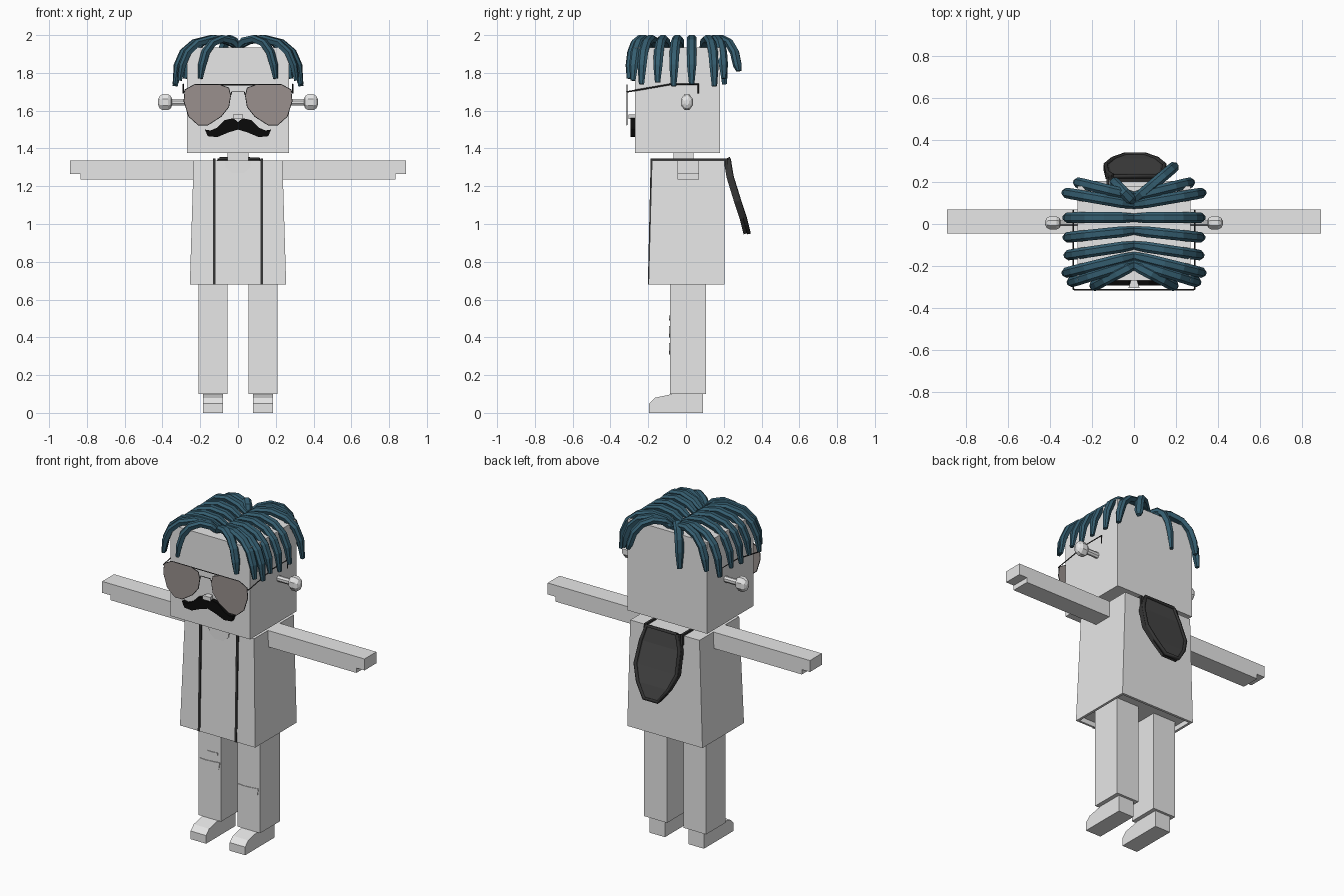
import bpy, bmesh
from mathutils import Vector

if "Cube" in bpy.data.objects:
    bpy.data.objects.remove(bpy.data.objects["Cube"], do_unlink=True)


def material(name, *rgb):
    m = bpy.data.materials.new(name)
    m.use_nodes = True
    m.diffuse_color = (*rgb, 1)
    m.node_tree.nodes["Principled BSDF"].inputs["Base Color"].default_value = (*rgb, 1)
    return m


GREY = material("light grey", 0.8, 0.8, 0.8)
TEAL = material("dark teal", 0.035, 0.11, 0.16)
DARK = material("charcoal", 0.035, 0.035, 0.035)
PANEL = material("soft charcoal", 0.06, 0.06, 0.06)
BLACK = material("black", 0.003, 0.003, 0.003)
LENS = material("smoked lens", 0.32, 0.28, 0.27)


def finish(name, bm, *mats):
    bmesh.ops.recalc_face_normals(bm, faces=bm.faces[:])
    me = bpy.data.meshes.new(name)
    bm.to_mesh(me)
    bm.free()
    for m in mats:
        me.materials.append(m)
    ob = bpy.data.objects.new(name, me)
    bpy.context.collection.objects.link(ob)
    return ob


def loft(name, rings, *mats):
    """Skin closed rings of points and cap both ends."""
    bm = bmesh.new()
    rows = [[bm.verts.new(p) for p in ring] for ring in rings]
    n = len(rows[0])
    for a, b in zip(rows, rows[1:]):
        for i in range(n):
            j = (i + 1) % n
            bm.faces.new((a[i], a[j], b[j], b[i]))
    bm.faces.new(rows[0])
    bm.faces.new(rows[-1])
    return finish(name, bm, *mats)


def rect(x0, x1, y0, y1, z):
    return [(x0, y0, z), (x1, y0, z), (x1, y1, z), (x0, y1, z)]


def box(name, x, y, z, mat):
    return loft(name, [rect(*x, *y, z[0]), rect(*x, *y, z[1])], mat)


def plate(name, pts, y0, y1, mat):
    """Outline in x and z, extruded along y."""
    return loft(name, [[(x, y, z) for x, z in pts] for y in (y0, y1)], mat)


def wire(name, pts, mat, r=0.004):
    cu = bpy.data.curves.new(name, "CURVE")
    cu.dimensions = "3D"
    cu.bevel_depth, cu.bevel_resolution = r, 0
    sp = cu.splines.new("POLY")
    sp.points.add(len(pts) - 1)
    for p, c in zip(sp.points, pts):
        p.co = (*c, 1)
    cu.materials.append(mat)
    ob = bpy.data.objects.new(name, cu)
    bpy.context.collection.objects.link(ob)


def mirrored(pts):
    return pts + [(-x, z) for x, z in reversed(pts) if x]


# Head, neck and nose
box("head", (-.27, .27), (-.27, .18), (1.375, 1.935), GREY)
box("neck", (-.055, .055), (-.065, .04), (1.32, 1.38), GREY)
loft("nose", [[(x, y, z) for x, z in ((-w, 1.555), (w, 1.555), (w, 1.58), (-w, 1.58))]
              for y, w in ((-.27, .015), (-.305, .027))], GREY)

# Coat, flared to the hem and hollow underneath
coat = loft("coat", [rect(-.235, .235, -.18, .205, 1.335),
                     rect(-.255, .255, -.198, .205, .68),
                     rect(-.24, .24, -.185, .19, .68),
                     rect(-.24, .24, -.185, .19, .71)], GREY)
plate("neckline", mirrored([(.07, 1.335), (.065, 1.3), (.03, 1.27)]), -.187, -.178, GREY)

# Moustache
plate("moustache", mirrored([(0, 1.54), (.025, 1.56), (.07, 1.55), (.11, 1.51), (.145, 1.495),
                             (.175, 1.5), (.16, 1.465), (.11, 1.46), (.05, 1.485), (0, 1.5)]),
      -.293, -.268, BLACK)

lens_shape = [(.04, 1.68), (.05, 1.72), (.1, 1.737), (.23, 1.737), (.28, 1.71), (.285, 1.65),
              (.26, 1.57), (.21, 1.525), (.16, 1.525), (.09, 1.57), (.05, 1.62)]

for s, side in ((-1, "right"), (1, "left")):
    # Arms with a stepped hand
    arm = [(.23, 1.235), (.835, 1.235), (.835, 1.265), (.89, 1.265), (.89, 1.335), (.23, 1.335)]
    plate(side + "_arm", [(s * x, z) for x, z in arm], -.045, .07, GREY)

    # Legs and shoes
    box(side + "_leg", sorted((s * .055, s * .21)), (-.085, .105), (.1, .71), GREY)
    shoe = [(.09, 0), (.09, .1), (-.07, .1), (-.165, .08), (-.195, .05), (-.195, 0)]
    loft(side + "_shoe", [[(s * x, y, z) for y, z in shoe] for x in (.08, .185)], GREY)

    # Knobbed ears
    rings = [(.26, .018), (.35, .018), (.355, .032), (.37, .042), (.4, .042), (.415, .032), (.423, .014)]
    octagon = [(.4, 1), (1, .4), (1, -.4), (.4, -1), (-.4, -1), (-1, -.4), (-1, .4), (-.4, 1)]
    loft(side + "_ear", [[(s * x, .005 + .75 * r * a, 1.645 + r * b) for a, b in octagon]
                         for x, r in rings], GREY)

    # Sunglasses
    outline = [(s * x, z) for x, z in lens_shape]
    plate(side + "_lens", outline, -.316, -.311, LENS)
    wire(side + "_rim", [(x, -.313, z) for x, z in outline + outline[:1]], DARK, .003)
    wire(side + "_temple", [(s * x, y, z) for x, y, z in (
        (.28, -.313, 1.7), (.29, -.31, 1.7), (.29, -.08, 1.74), (.29, .065, 1.74), (.29, .065, 1.69))], DARK)

    # Straps running over the shoulder
    def strap_ring(y, z, dy, dz):
        return [(s * .125 - .007, y, z), (s * .125 + .007, y, z),
                (s * .125 + .007, y + dy, z + dz), (s * .125 - .007, y + dy, z + dz)]
    loft(side + "_strap", [strap_ring(-.202, .68, .01, 0), strap_ring(-.187, 1.347, .01, -.014),
                           strap_ring(.22, 1.347, -.01, -.014), strap_ring(.225, 1.28, -.015, 0)], DARK)

# Bridge of the sunglasses
wire("upper_bridge", [(-.1, -.313, 1.737), (.1, -.313, 1.737)], DARK, .003)
wire("lower_bridge", [(-.045, -.313, 1.66), (-.033, -.313, 1.7), (.033, -.313, 1.7), (.045, -.313, 1.66)],
     DARK, .003)

# Torn knee patches
for name, cx, cz, w, h in (("right_knee_tear", -.132, .435, .07, .035),
                           ("right_small_tear", -.11, .505, .035, .016),
                           ("left_knee_tear", .13, .345, .07, .035)):
    shape = [(-1, .6), (-.4, .5), (.4, .6), (1, .7), (.9, -.5), (.4, -1), (-.4, -1), (-.9, -.4)]
    plate(name, [(cx + w * a, cz + h * b) for a, b in shape], -.089, -.084, GREY)

# Tongue-shaped bag hanging from the back, with a raised rim
bag_rows = [(1.34, .215, .11), (1.25, .23, .14), (1.12, .27, .15), (1.03, .3, .11), (.95, .32, .05)]


def bag_point(row, f, out):
    z, y, w = row
    return (.005 + w * f, y + out, z + out * .3)


bm = bmesh.new()
cols = (-1, -.82, .82, 1)
grid = [[[bm.verts.new(bag_point(r, f, o)) for f in cols] for r in bag_rows] for o in (-.015, .013)]
last = len(bag_rows) - 1
for layer in grid:
    for a, b in zip(layer, layer[1:]):
        for i in range(3):
            face = bm.faces.new((a[i], a[i + 1], b[i + 1], b[i]))
            face.material_index = 1 if i == 1 else 0
inner, outer = grid
for i in range(3):
    for r in (0, last):
        bm.faces.new((inner[r][i], inner[r][i + 1], outer[r][i + 1], outer[r][i]))
for r in range(last):
    for c in (0, 3):
        bm.faces.new((inner[r][c], inner[r + 1][c], outer[r + 1][c], outer[r][c]))
bag = finish("back_bag", bm, DARK, PANEL)
rim = [bag_point(r, -.93, .012) for r in bag_rows] + [bag_point(r, .93, .012) for r in reversed(bag_rows)]
wire("bag_rim", rim + rim[:1], DARK, .012)

# Hair locks: flat tapered strands arching from the parting
ARCH = [(0, 1.93, .7), (.2, 1.97, 1), (.45, 1.982, 1), (.7, 1.96, 1),
        (.87, 1.91, 1), (.96, 1.84, .95), (1, None, .55)]
SECTION = [(1, .3), (.5, 1), (-.5, 1), (-1, .3), (-.7, -1), (.7, -1)]


def lock(name, root, tip, tip_z):
    a, b = Vector((*root, 0)), Vector((*tip, 0))
    path = [a.lerp(b, t) + Vector((0, 0, tip_z if z is None else z)) for t, z, _ in ARCH]
    across = (b - a).cross(Vector((0, 0, 1))).normalized()
    rings = []
    for i, p in enumerate(path):
        along = (path[min(i + 1, len(path) - 1)] - path[max(i - 1, 0)]).normalized()
        up = across.cross(along)
        k = ARCH[i][2]
        rings.append([p + across * (.026 * k * u) + up * (.018 * k * v) for u, v in SECTION])
    loft(name, rings, TEAL)


# root y, tip x, tip y, tip z
locks = [(-.19, .2, -.3, 1.77), (-.18, .31, -.28, 1.76), (-.15, .335, -.235, 1.74),
         (-.1, .325, -.15, 1.75), (-.03, .33, -.065, 1.73), (.03, .33, .03, 1.74),
         (.09, .335, .15, 1.73), (.13, .28, .2, 1.77)]
for s, side in ((-1, "right"), (1, "left")):
    for i, (ry, x, y, z) in enumerate(locks):
        lock(f"{side}_hair_lock_{i + 1}", (-s * .01, ry), (s * x, y), z)
lock("back_hair_lock_right", (0, .1), (-.1, .205), 1.74)
lock("back_hair_lock_left", (0, .11), (.2, .28), 1.81)
